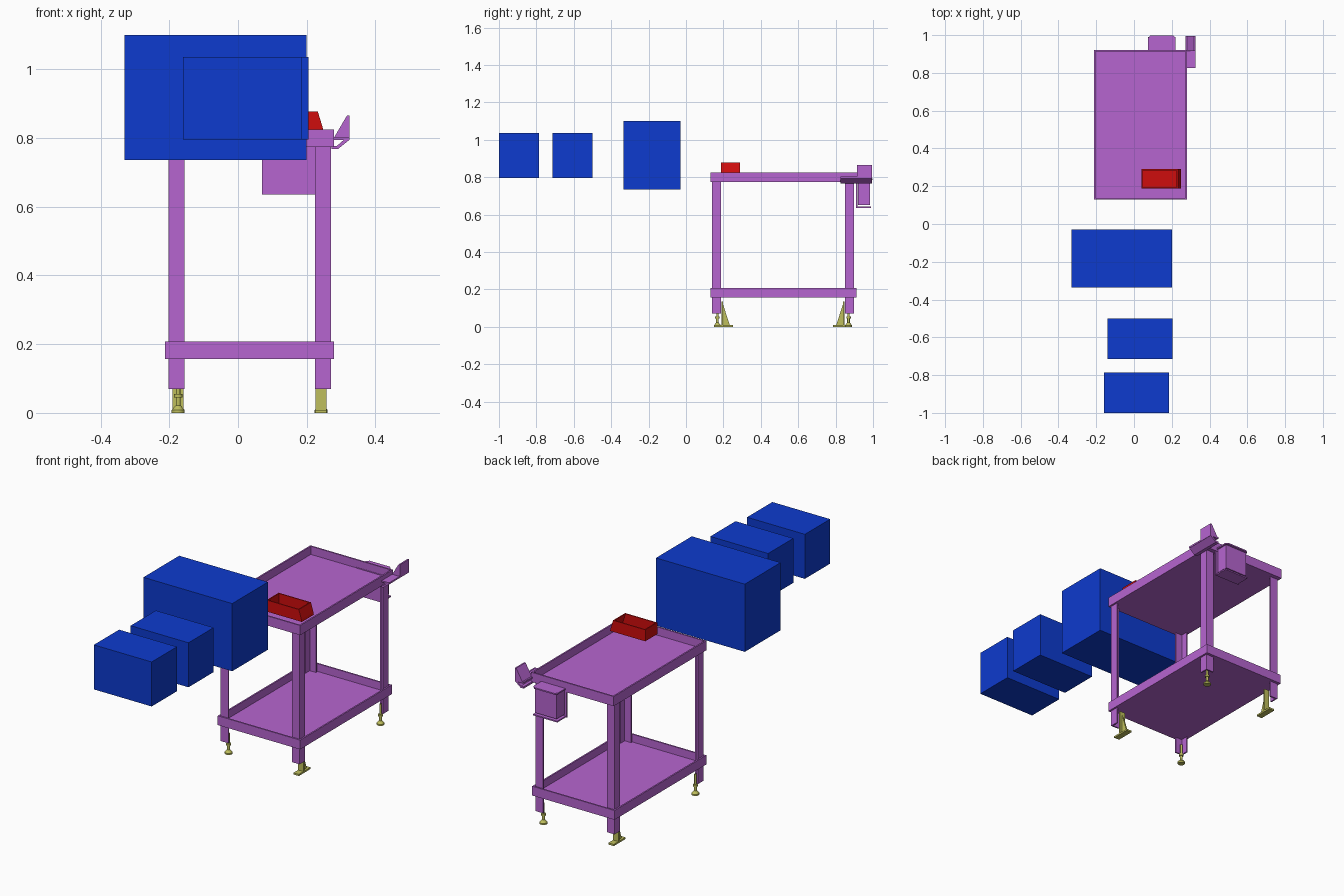
import bpy, bmesh
from mathutils import Vector

if "Cube" in bpy.data.objects:
    bpy.data.objects.remove(bpy.data.objects["Cube"], do_unlink=True)


def material(name, rgb):
    m = bpy.data.materials.new(name)
    m.use_nodes = True
    m.diffuse_color = (*rgb, 1)
    m.node_tree.nodes["Principled BSDF"].inputs["Base Color"].default_value = (*rgb, 1)
    return m


PURPLE = material("orchid purple", (0.47, 0.13, 0.63))
BLUE = material("strong blue", (0.004, 0.043, 0.62))
RED = material("bright red", (0.62, 0.004, 0.004))
OLIVE = material("olive yellow", (0.52, 0.52, 0.11))


def finish(name, bm, mat):
    bmesh.ops.recalc_face_normals(bm, faces=bm.faces)
    mesh = bpy.data.meshes.new(name)
    bm.to_mesh(mesh)
    bm.free()
    mesh.materials.append(mat)
    ob = bpy.data.objects.new(name, mesh)
    bpy.context.collection.objects.link(ob)
    return ob


def add_prism(bm, pts, axis, a, b):
    """Extrude a closed 2D profile from a to b along the given axis."""
    def place(p, t):
        v = list(p)
        v.insert(axis, t)
        return bm.verts.new(Vector(v))
    face = bm.faces.new([place(p, a) for p in pts])
    step = Vector((0, 0, 0))
    step[axis] = b - a
    out = bmesh.ops.extrude_face_region(bm, geom=[face], use_keep_orig=True)
    bmesh.ops.translate(bm, vec=step, verts=[g for g in out["geom"] if isinstance(g, bmesh.types.BMVert)])


def add_box(bm, x, y, z):
    rect = [(x[0], y[0]), (x[1], y[0]), (x[1], y[1]), (x[0], y[1])]
    add_prism(bm, rect, 2, *z)


def boxes(name, mat, *parts):
    bm = bmesh.new()
    for p in parts:
        add_box(bm, *p)
    return finish(name, bm, mat)


def prism(name, mat, pts, axis, a, b):
    bm = bmesh.new()
    add_prism(bm, pts, axis, a, b)
    return finish(name, bm, mat)


# Floating cartons
boxes("large_carton", BLUE, ((-0.33, 0.20), (-0.335, -0.03), (0.735, 1.10)))
boxes("middle_carton", BLUE, ((-0.14, 0.205), (-0.715, -0.50), (0.795, 1.035)))
boxes("far_carton", BLUE, ((-0.16, 0.185), (-1.0, -0.785), (0.795, 1.035)))

# Trays with raised rims
X0, X1, Y0, Y1, T = -0.212, 0.28, 0.13, 0.92, 0.008


def tray(name, z0, z1, y1):
    boxes(name, PURPLE,
          ((X0, X1), (Y0, y1), (z0, z0 + T)),
          ((X0, X0 + T), (Y0, y1), (z0, z1)), ((X1 - T, X1), (Y0, y1), (z0, z1)),
          ((X0, X1), (Y0, Y0 + T), (z0, z1)), ((X0, X1), (y1 - T, y1), (z0, z1)))


tray("top_tray", 0.773, 0.825, Y1)
tray("lower_tray", 0.157, 0.207, 0.912)

# Angle-section legs with alternating feet
W = 0.046


def cone_foot(name, x, y):
    bm = bmesh.new()
    profile = [(0, 0), (0.019, 0), (0.019, 0.008), (0.007, 0.022), (0.007, 0.045),
               (0.012, 0.045), (0.012, 0.055), (0.006, 0.055), (0.006, 0.11), (0, 0.11)]
    verts = [bm.verts.new((x + r, y, z)) for r, z in profile]
    edges = [bm.edges.new(p) for p in zip(verts, verts[1:])]
    bmesh.ops.spin(bm, geom=verts + edges, cent=(x, y, 0), axis=(0, 0, 1),
                   angle=6.283185, steps=20)
    bmesh.ops.remove_doubles(bm, verts=bm.verts, dist=0.0002)
    ob = finish(name, bm, OLIVE)
    bpy.context.view_layer.objects.active = ob
    ob.select_set(True)
    bpy.ops.object.shade_smooth_by_angle()
    ob.select_set(False)


def gusset_foot(name, x, y, s):
    # s points along y towards the middle of the cart
    bm = bmesh.new()
    wall = y + s * 0.05
    add_box(bm, (x - 0.016, x + 0.016), sorted((y + s * 0.01, y + s * 0.11)), (0, 0.009))
    add_box(bm, (x - 0.016, x + 0.016), sorted((wall, wall + s * 0.008)), (0, 0.135))
    add_prism(bm, [(wall, 0.005), (wall + s * 0.045, 0.005), (wall + s * 0.008, 0.12)],
              0, x - 0.004, x + 0.004)
    finish(name, bm, OLIVE)


for side, x, sx in (("right", -0.202, 1), ("left", 0.27, -1)):
    for end, y, sy in (("front", 0.14, 1), ("back", 0.897, -1)):
        angle = [(0, 0), (W, 0), (W, T), (T, T), (T, W), (0, W)]
        prism(f"{end}_{side}_leg", PURPLE, [(x + sx * u, y + sy * v) for u, v in angle], 2, 0.07, 0.776)
        cx, cy = x + sx * 0.028, y + sy * 0.028
        if sx == sy:
            cone_foot(f"{end}_{side}_levelling_foot", cx, cy)
        else:
            gusset_foot(f"{end}_{side}_anchor_foot", cx, y, sy)

# Open storage bin: slanted end walls and straight sides
Z0, Z1, BY0, BY1, B = 0.815, 0.877, 0.187, 0.29, 0.006
boxes("bin_floor", RED, ((0.042, 0.245), (BY0, BY1), (Z0, Z0 + B)))
side_profile = [(0.04, Z0), (0.25, Z0), (0.247, 0.828), (0.232, Z1), (0.04, Z1)]
for name, y in (("bin_back_wall", BY1 - B), ("bin_front_wall", BY0)):
    prism(name, RED, side_profile, 1, y, y + B)
prism("bin_slanted_end", RED, [(0.25, Z0), (0.247, 0.828), (0.232, Z1), (0.226, Z1), (0.241, 0.828), (0.244, Z0)],
      1, BY0, BY1)
boxes("bin_square_end", RED, ((0.04, 0.04 + B), (BY0, BY1), (Z0, Z1)))

# Box holder hung on the back of the top tray
boxes("rear_holder", PURPLE, ((0.082, 0.212), (0.92, 0.985), (0.65, 0.79)),
      ((0.07, 0.225), (0.91, 0.918), (0.635, 0.785)),
      ((0.075, 0.22), (0.915, 0.99), (0.635, 0.642)))
prism("holder_lid", PURPLE, [(0.075, 0.918), (0.22, 0.918), (0.22, 0.985), (0.208, 0.998),
                             (0.087, 0.998), (0.075, 0.985)], 2, 0.785, 0.792)

# Side bracket: folded channel carrying an upright wedge
prism("bracket_channel", PURPLE, [(0.272, 0.767), (0.29, 0.767), (0.325, 0.795), (0.325, 0.803),
                                  (0.318, 0.803), (0.288, 0.777), (0.272, 0.777)], 1, 0.825, 0.995)
boxes("bracket_arm", PURPLE, ((0.272, 0.325), (0.825, 0.995), (0.794, 0.802)))
prism("bracket_wedge", PURPLE, [(0.28, 0.802), (0.325, 0.802), (0.325, 0.865), (0.317, 0.865)], 1, 0.915, 0.995)
